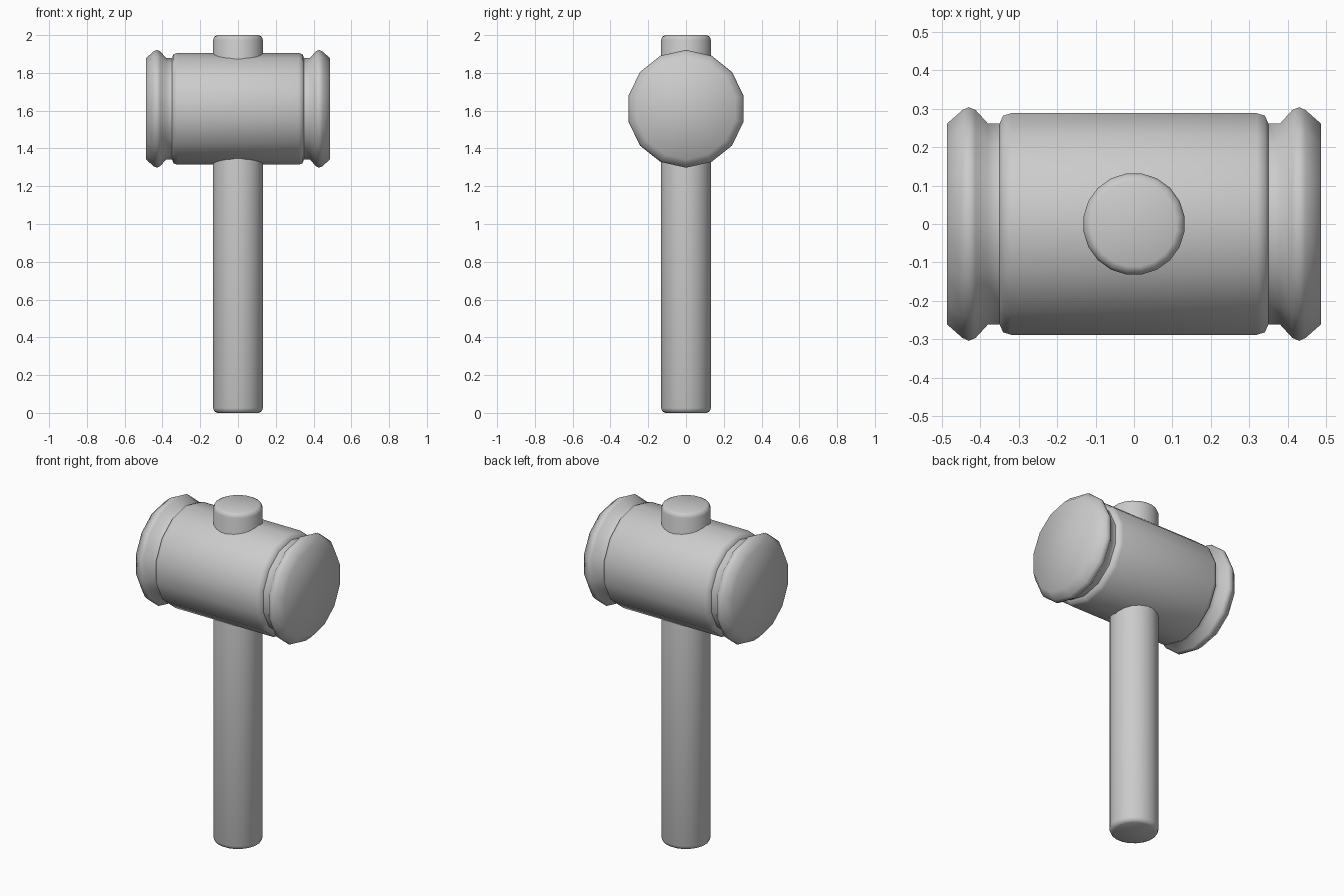
import bpy, bmesh, math
from mathutils import Matrix

if "Cube" in bpy.data.objects:
    bpy.data.objects.remove(bpy.data.objects["Cube"])


def lathe(name, profile, sides, matrix, phase=0.0):
    """Capped solid of revolution from (radius, height) pairs around local z."""
    bm = bmesh.new()
    rings = []
    for r, h in profile:
        rings.append([bm.verts.new(matrix @ Matrix.Rotation(
            phase + math.tau * i / sides, 4, 'Z') @ Matrix.Translation((r, 0, h)).translation)
            for i in range(sides)])
    for a, b in zip(rings, rings[1:]):
        for i in range(sides):
            j = (i + 1) % sides
            bm.faces.new((a[i], a[j], b[j], b[i]))
    bm.faces.new(rings[0][::-1])
    bm.faces.new(rings[-1])
    bmesh.ops.recalc_face_normals(bm, faces=bm.faces)
    mesh = bpy.data.meshes.new(name)
    bm.to_mesh(mesh)
    bm.free()
    obj = bpy.data.objects.new(name, mesh)
    bpy.context.collection.objects.link(obj)
    bpy.ops.object.select_all(action='DESELECT')
    obj.select_set(True)
    bpy.context.view_layer.objects.active = obj
    bpy.ops.object.shade_smooth_by_angle(angle=math.radians(60))
    return obj


# Mallet head: 14-sided barrel with a groove and rim at each end, lying along x
half = [(0.268, 0.487), (0.304, 0.447), (0.312, 0.43), (0.304, 0.412),
        (0.268, 0.38), (0.268, 0.35), (0.289, 0.341), (0.296, 0.32)]
head_profile = [(r, -x) for r, x in half] + half[::-1]
to_x = Matrix.Translation((0, 0, 1.61)) @ Matrix.Rotation(math.pi / 2, 4, 'Y')
lathe("mallet_head", head_profile, 14, to_x)

# Handle: round shaft passing right through the head, softened at both ends
handle_profile = [(0.112, 0.0), (0.127, 0.008), (0.133, 0.025),
                  (0.133, 1.975), (0.127, 1.992), (0.112, 2.0)]
lathe("handle", handle_profile, 20, Matrix.Identity(4), math.pi / 20)
